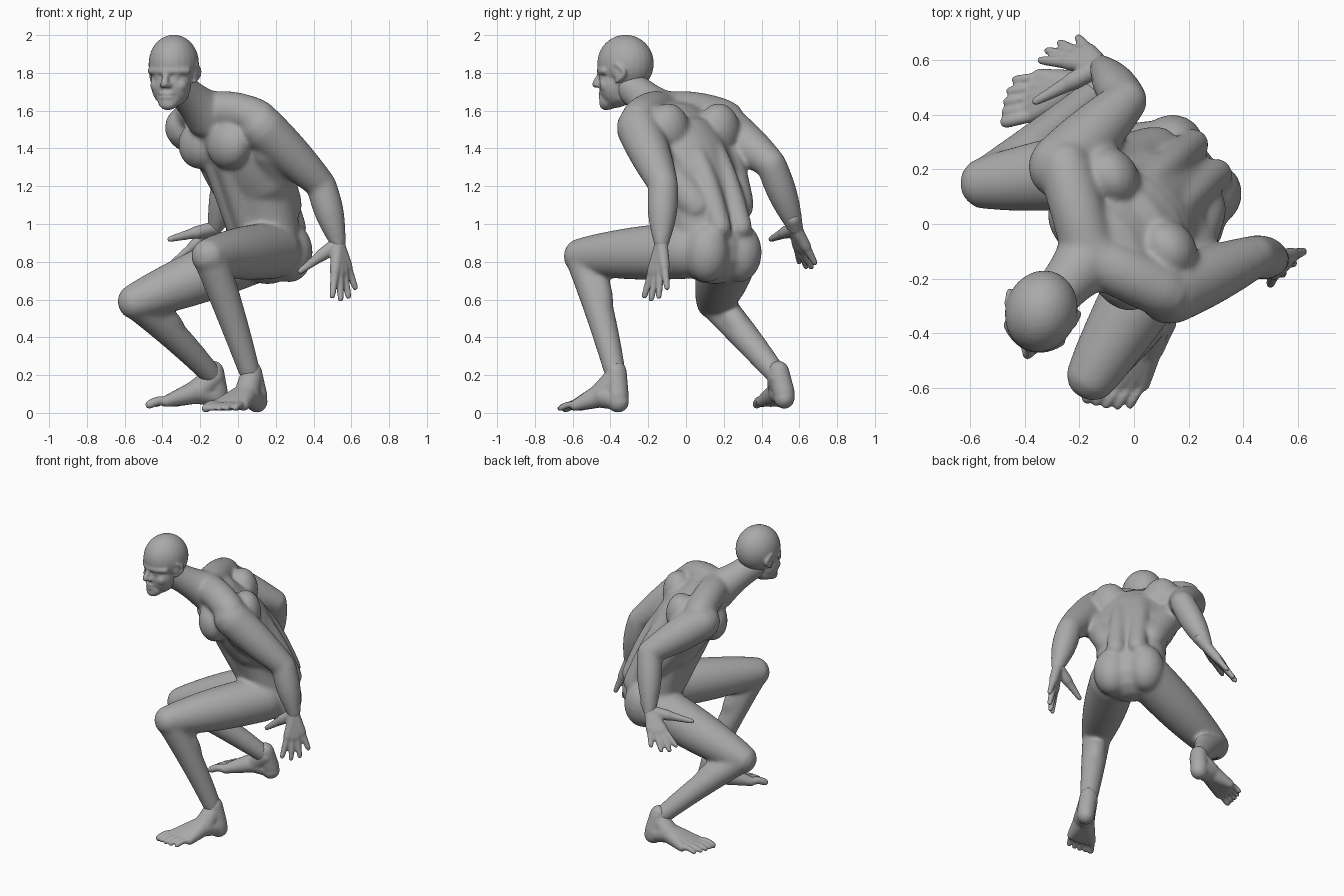
import bpy, bmesh, math
from mathutils import Vector, Matrix

cube = bpy.data.objects.get("Cube")
if cube:
    bpy.data.objects.remove(cube, do_unlink=True)

grey = bpy.data.materials.new("plain grey")
grey.use_nodes = True
shade = (.4, .4, .4, 1)
grey.diffuse_color = shade
grey.node_tree.nodes["Principled BSDF"].inputs["Base Color"].default_value = shade

bm = bmesh.new()
UP = Vector((0, 0, 1))
NONE = Vector()


def point(x, y, z):
    return Vector((x, y, z))


def frame(x, y):
    """Left, front and up directions for a part that faces (x, y)."""
    front = Vector((x, y, 0)).normalized()
    return front.cross(UP) * -1, front, UP


def ball(center, axes, width, depth, height):
    turn = Matrix(axes).transposed().to_4x4()
    size = Matrix.Diagonal((width, depth, height, 1))
    bmesh.ops.create_uvsphere(bm, u_segments=24, v_segments=16, radius=1,
                              matrix=Matrix.Translation(center) @ turn @ size)


def tube(start, end, first, last, swell=0, bow=NONE, flat=1, across=UP, steps=14, sides=24):
    """Tapered, bowed tube with rounded ends; flat widens it along across."""
    path = []
    for i in range(steps + 1):
        t = i / steps
        arch = math.sin(math.pi * t)
        radius = first + (last - first)*t + swell*arch
        along = (end - start + bow*math.pi*math.cos(math.pi*t)).normalized()
        path.append((start.lerp(end, t) + bow*arch, along, radius))
    head, tail = path[0], path[-1]
    for angle in (.5, 1, 1.4):
        for ring, sign, place in ((head, -1, 0), (tail, 1, len(path))):
            center, along, radius = ring
            path.insert(place, (center + along*sign*radius*math.sin(angle), along,
                                radius*math.cos(angle)))
    loops = []
    for center, along, radius in path:
        wide = (across - along*across.dot(along)).normalized() * radius * flat
        deep = along.cross(wide).normalized() * radius
        loops.append([bm.verts.new(center + wide*math.cos(a) + deep*math.sin(a))
                      for a in (math.tau*k/sides for k in range(sides))])
    for low, high in zip(loops, loops[1:]):
        for k in range(sides):
            n = (k + 1) % sides
            bm.faces.new((low[k], low[n], high[n], high[k]))
    bm.faces.new(loops[0][::-1])
    bm.faces.new(loops[-1])


def finish(name, voxel, rounds):
    """Fuse the parts made so far under one smooth skin."""
    bmesh.ops.recalc_face_normals(bm, faces=bm.faces[:])
    mesh = bpy.data.meshes.new(name)
    bm.to_mesh(mesh)
    bm.clear()
    mesh.materials.append(grey)
    part = bpy.data.objects.new(name, mesh)
    bpy.context.collection.objects.link(part)
    remesh = part.modifiers.new("skin", 'REMESH')
    remesh.mode = 'VOXEL'
    remesh.voxel_size = voxel
    remesh.use_smooth_shade = True
    soften = part.modifiers.new("soften", 'SMOOTH')
    soften.factor = .5
    soften.iterations = rounds


# Joints: left limbs first, then right
arms = (
    dict(shoulder=point(.13, -.25, 1.51), elbow=point(.44, -.12, 1.21), wrist=point(.53, -.13, .9),
         index=point(.5, -.22, .62), little=point(.62, -.1, .67), thumb=point(.33, -.15, .75)),
    dict(shoulder=point(-.27, .21, 1.51), elbow=point(-.03, .45, 1.32), wrist=point(-.12, .58, .98),
         index=point(-.34, .6, .8), little=point(-.2, .68, .8), thumb=point(-.36, .45, .92)))
legs = (
    dict(hip=point(.19, .02, .86), knee=point(-.15, -.55, .83), ankle=point(.07, -.37, .19),
         heel=point(.1, -.36, 0), toward=(-.55, -.83), inner=-1),
    dict(hip=point(.07, .23, .83), knee=point(-.54, .15, .59), ankle=point(-.13, .49, .19),
         heel=point(-.11, .52, .02), toward=(-1, -.2), inner=1))

# Torso: belly and rib cage along the leaning spine
body_axes = frame(-.78, -.62)
left, front, up = body_axes
pelvis, chest, neck = point(.15, .15, .85), point(0, 0, 1.4), point(-.16, -.12, 1.58)
skull = point(-.34, -.32, 1.8)
tube(pelvis, chest, .17, .18, bow=front*-.03, flat=1.3, across=left)
tube(point(.07, .07, 1.22), point(-.08, -.06, 1.5), .17, .15, swell=.01, flat=1.6, across=left)
tube(neck, skull - up*.05, .13, .09, swell=-.015)

for side in (left, -left):
    # Back muscles leave a groove along the spine
    tube(pelvis - front*.14 + up*.13 + side*.07, neck + up*.05 + side*.07, .06, .06,
         bow=up*.08 - front*.06)
    # Shoulder blades, flanks, chest and buttocks
    ball(point(.02, .04, 1.5) + side*.17, body_axes, .12, .1, .14)
    tube(chest + side*.25, pelvis + up*.25 + side*.14 - front*.02, .1, .09)
    ball(chest + front*.16 + up*.02 + side*.12, body_axes, .14, .1, .13)
    ball(pelvis - front*.07 + side*.11, body_axes, .12, .125, .16)
    # Collar and stomach muscles
    tube(neck + up*.02, point(-.07, -.02, 1.56) + side*.29, .1, .1, bow=up*.02)
    tube(chest + front*.12 - up*.08 + side*.05, pelvis + front*.14 + up*.08 + side*.04, .06, .06)

for arm in arms:
    shoulder, elbow, wrist = arm["shoulder"], arm["elbow"], arm["wrist"]
    tube(shoulder, elbow, .12, .08, swell=.008)
    tube(elbow, wrist, .08, .043, swell=.016)

for leg in legs:
    hip, knee, ankle = leg["hip"], leg["knee"], leg["ankle"]
    tube(hip, knee, .15, .1, swell=.015)
    # Shin, with the calf bulging on the thigh's side
    shin = (ankle - knee).normalized()
    back = (hip - knee - shin*shin.dot(hip - knee)).normalized()
    tube(knee, ankle, .092, .056, swell=.003, bow=back*.01)
    ball(knee.lerp(ankle, .3) + back*.05, (back, shin.cross(back), shin), .06, .065, .15)
finish("body", voxel=.01, rounds=24)

# Head, turned a little to its right
head_axes = frame(-.3, -.95)


def face(sideways, forward, upward):
    return skull + head_axes[0]*sideways + head_axes[1]*forward + head_axes[2]*upward


ball(face(0, 0, .05), head_axes, .132, .152, .152)
ball(face(0, .05, -.06), head_axes, .108, .09, .125)
tube(face(0, .04, -.11), face(0, .095, -.15), .075, .047, flat=1.25, across=head_axes[0])
ball(face(0, .11, -.165), head_axes, .045, .033, .033)
# Nose and lips
tube(face(0, .135, 0), face(0, .165, -.06), .016, .021)
for height in (-.11, -.13):
    ball(face(0, .126, height), head_axes, .042, .022, .012)
for sign in (-1, 1):
    # Brow, eye, cheek and nostril
    tube(face(sign*.01, .135, .01), face(sign*.1, .085, .01), .02, .02, bow=head_axes[1]*.01)
    ball(face(sign*.045, .115, -.02), head_axes, .026, .018, .016)
    ball(face(sign*.064, .085, -.065), head_axes, .038, .038, .04)
    ball(face(sign*.018, .145, -.065), head_axes, .016, .018, .014)
    # Ear: a rim standing off a flat bowl
    tube(face(sign*.128, .01, .045), face(sign*.118, .01, -.045), .012, .012,
         bow=head_axes[1]*-.045 + head_axes[0]*sign*.01)
    ball(face(sign*.12, 0, 0), head_axes, .015, .03, .045)
finish("head", voxel=.007, rounds=10)

# Hands: fingers fan out from the wrist and share a palm
for arm in arms:
    wrist, index, little, thumb = arm["wrist"], arm["index"], arm["little"], arm["thumb"]
    reach = (index.lerp(little, .5) - wrist).normalized()
    for i in range(4):
        tip = index.lerp(little, i / 3) + reach*.04*math.sin(i)
        knuckle = wrist.lerp(tip, .54)
        tube(wrist, knuckle, .034, .029)
        tube(knuckle, tip, .024, .016)
    root = wrist.lerp(thumb, .45)
    tube(wrist - reach*.06, wrist, .038, .038)
    tube(wrist, root, .036, .034)
    tube(root, thumb, .03, .016)
finish("hands", voxel=.007, rounds=6)

# Feet: bones fan out from the heel to the toes
for leg in legs:
    ankle, heel = leg["ankle"], leg["heel"]
    foot_axes = frame(*leg["toward"])
    medial, ahead = foot_axes[0]*leg["inner"], foot_axes[1]
    instep = heel + ahead*.1 + up*.095
    ball(heel + up*.06, foot_axes, .055, .06, .058)
    tube(ankle + up*.03, heel + up*.08, .056, .058)
    tube(ankle, instep, .06, .068)
    tube(heel + up*.07, instep, .055, .07)
    for i in range(5):
        row = medial * (.066 - .033*i)
        length = .38 - .004*i*i
        size = .018 if i else .026
        base = heel + row + ahead*(length - .09) + up*.04
        tube(instep, base, .066, .03)
        tube(base, heel + row*1.1 + ahead*length + up*.024, size, size*.9, bow=up*.01)
finish("feet", voxel=.007, rounds=8)
